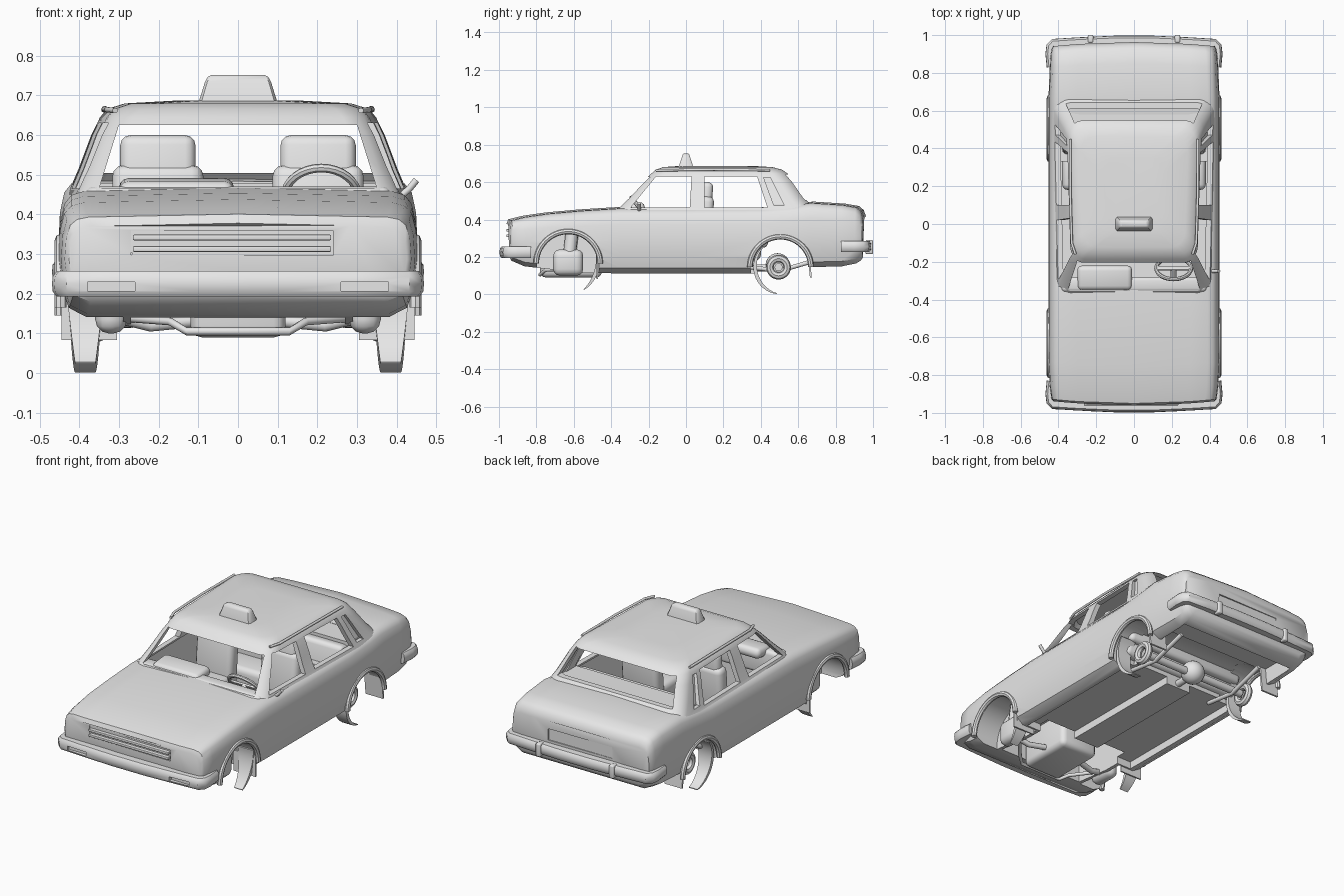
import bpy, bmesh, math
from mathutils import Matrix, Vector

cube = bpy.data.objects.get("Cube")
if cube:
    bpy.data.objects.remove(cube, do_unlink=True)

grey = bpy.data.materials.new("plain_grey")
grey.use_nodes = True
grey.diffuse_color = (0.8, 0.8, 0.8, 1)
grey.node_tree.nodes["Principled BSDF"].inputs["Base Color"].default_value = (0.8, 0.8, 0.8, 1)
parts = []


def finish(name, bm):
    bmesh.ops.recalc_face_normals(bm, faces=bm.faces)
    mesh = bpy.data.meshes.new(name)
    bm.to_mesh(mesh)
    bm.free()
    mesh.materials.append(grey)
    ob = bpy.data.objects.new(name, mesh)
    bpy.context.collection.objects.link(ob)
    parts.append(ob)
    return ob


def loft(name, rings, closed=False):
    bm = bmesh.new()
    rows = [[bm.verts.new(p) for p in r] for r in rings]
    n = len(rows[0])
    pairs = list(zip(rows, rows[1:])) + ([(rows[-1], rows[0])] if closed else [])
    for a, b in pairs:
        for i in range(n):
            bm.faces.new((a[i], a[(i + 1) % n], b[(i + 1) % n], b[i]))
    if not closed:
        bm.faces.new(rows[0])
        bm.faces.new(rows[-1])
    return finish(name, bm)


def box(name, x, y, z, bevel=0.0, tilt=0.0):
    bm = bmesh.new()
    bmesh.ops.create_cube(bm, size=1)
    size = Vector((x[1] - x[0], y[1] - y[0], z[1] - z[0]))
    mid = Vector((sum(x) / 2, sum(y) / 2, sum(z) / 2))
    bmesh.ops.scale(bm, vec=size, verts=bm.verts)
    if bevel:
        bmesh.ops.bevel(bm, geom=bm.edges[:], offset=bevel, segments=3, affect='EDGES', profile=0.5)
    bmesh.ops.transform(bm, matrix=Matrix.Translation(mid) @ Matrix.Rotation(tilt, 4, 'X'), verts=bm.verts)
    return finish(name, bm)


def cylinder(name, x0, x1, y, z, r, sides=40):
    ring = [(y + r * math.cos(i * math.tau / sides), z + r * math.sin(i * math.tau / sides)) for i in range(sides)]
    return loft(name, [[(x, *p) for p in ring] for x in (x0, x1)])


def torus(name, matrix, major, minor, sweep=math.tau):
    full = sweep > 6
    steps = 32
    rings = []
    for i in range(steps if full else steps + 1):
        a = sweep * i / steps
        ring = []
        for j in range(8):
            b = j * math.tau / 8
            r = major + minor * math.cos(b)
            ring.append(matrix @ Vector((r * math.cos(a), r * math.sin(a), minor * math.sin(b))))
        rings.append(ring)
    return loft(name, rings, full)


def tube(name, points, r):
    pts = [Vector(p) for p in points]
    rings = []
    for i, p in enumerate(pts):
        d = (pts[min(i + 1, len(pts) - 1)] - pts[max(i - 1, 0)]).normalized()
        q = d.to_track_quat('Z', 'Y')
        rings.append([p + q @ Vector((r * math.cos(k * math.tau / 10), r * math.sin(k * math.tau / 10), 0)) for k in range(10)])
    return loft(name, rings)


def cut(ob, cutters):
    for c in cutters:
        c.hide_render = True
        m = ob.modifiers.new("cut", 'BOOLEAN')
        m.operation, m.solver, m.object = 'DIFFERENCE', 'EXACT', c
        with bpy.context.temp_override(object=ob, active_object=ob, selected_objects=[ob]):
            bpy.ops.object.modifier_apply(modifier=m.name)
        parts.remove(c)
        bpy.data.objects.remove(c, do_unlink=True)


def plan_ring(z, front, rear, w, r=0.07):
    # rounded rectangle in plan, bowed at front and rear, narrower at the front
    pts = []
    for k, (sx, y) in enumerate(((1, rear), (-1, rear), (-1, front), (1, front))):
        sy = 1 if y == rear else -1
        for i in range(6):
            a = k * math.pi / 2 + i * math.pi / 10
            px = sx * (w - r) + r * math.cos(a)
            py = y - sy * r + r * math.sin(a)
            pts.append((px * (1 if sy > 0 else 0.95), py - sy * 0.03 * (px / w) ** 2, z))
    return pts


# Lower body: cross-sections from nose to tail (y, bottom, top, width scale)
stations = [(-.96, .20, .372, .94), (-.95, .18, .395, .965), (-.88, .15, .413, .985), (-.75, .135, .432, 1),
            (-.57, .115, .448, 1), (-.36, .112, .461, 1), (0, .112, .461, 1), (.4, .112, .463, 1),
            (.58, .13, .478, 1), (.68, .145, .49, 1), (.85, .15, .479, .985), (.925, .165, .466, .975),
            (.95, .18, .445, .96), (.963, .2, .41, .945)]
section = [(.385, 0), (.43, .08), (.446, .25), (.453, .5), (.449, .75), (.438, .9), (.42, .965), (.39, .993), (.3, 1)]
rings = []
for y, zb, zt, s in stations:
    half = [(x * s, zb + (zt - zb) * t) for x, t in section]
    ring = half + [(0, zt + .006)] + [(-x, z) for x, z in reversed(half)]
    rings.append([(x, y * (1 - .025 * (x / .45) ** 2), z) for x, z in ring])
body = loft("lower_body", rings)

arches = ((-.63, .165, .168), (.505, .145, .16))
cutters = [box("cabin", (-.40, .40), (-.33, .33), (.17, .6)),
           box("rear_cabin", (-.40, .40), (.2, .58), (.36, .6)),
           box("engine_bay", (-.27, .27), (-.78, -.40), (0, .37)),
           box("axle_bay", (-.31, .31), (.37, .64), (0, .30)),
           box("boot_underside", (-.37, .37), (.6, .86), (0, .24)),
           box("grille_recess", (-.27, .24), (-1.1, -.94), (.297, .36)),
           box("plate_recess", (-.2, .2), (.942, 1.1), (.30, .365))]
for s in (-1, 1):
    cutters.append(box("floor_channel", (s * .22 - .14, s * .22 + .14), (-.46, .38), (0, .155)))
    for y, z, r in arches:
        cutters.append(cylinder("wheel_well", s * .29, s * .6, y, z, r))
cut(body, cutters)

# Cabin shell: hollow, with open windows
levels = [(.45, -.395, .715, .43), (.515, -.328, .655, .402), (.6, -.25, .598, .37), (.645, -.205, .563, .348),
          (.666, -.18, .533, .33), (.68, -.14, .48, .285), (.687, -.04, .36, .16)]
shell = loft("cabin_shell", [plan_ring(*l) for l in levels])
t = .03
inner = [(.40, -.37, .68, .40)] + [(z, f + t, r - t, w - t) for z, f, r, w in levels[:4]]
windows = [loft("hollow", [plan_ring(*l, .05) for l in inner])]
for poly in ([(-.295, .465), (-.16, .63), (.03, .63), (.02, .465)], [(.1, .465), (.1, .63), (.38, .63), (.435, .465)],
             [(.415, .625), (.45, .625), (.525, .475), (.47, .475)]):
    windows.append(loft("side_window", [[(x, *p) for p in poly] for x in (-.6, .6)]))
for z0, z1, w0, w1, y0, y1 in ((.466, .626, .35, .30, -.6, -.1), (.505, .64, .36, .315, .4, .9)):
    windows.append(loft("end_window", [[(-w0, y, z0), (w0, y, z0), (w1, y, z1), (-w1, y, z1)] for y in (y0, y1)]))
cut(shell, windows)

# Recessed panels closing the rear quarter openings, and roof gutters
for s in (-1, 1):
    loft("quarter_panel", [[(s * x, y0, z), (s * (x + .012), y0, z), (s * (x + .012), y1, z), (s * x, y1, z)]
                           for x, y0, y1, z in ((.388, .46, .54, .45), (.325, .405, .47, .635))])
    tube("roof_gutter", [(s * .31, -.16, .662), (s * .33, -.1, .664), (s * .337, .15, .667), (s * .338, .45, .664)], .007)

# Roof sign
loft("roof_sign", [[(x * w, y * d, z) for x, y in ((1, .7), (.93, 1), (-.93, 1), (-1, .7), (-1, -.7), (-.93, -1), (.93, -1), (1, -.7))]
                   for z, w, d in ((.675, .1, .038), (.69, .097, .036), (.735, .083, .022), (.747, .076, .018), (.752, .066, .012))])


# Wrap-around bumpers
def bumper(name, s, z, h):
    path = [(.45, .83), (.457, .90), (.452, .945), (.43, .968), (.3, .976), (.1, .985)]
    path = path + [(-x, y) for x, y in reversed(path)]
    rings = []
    for i, (x, y) in enumerate(path):
        a, b = path[max(i - 1, 0)], path[min(i + 1, len(path) - 1)]
        n = Vector((b[1] - a[1], a[0] - b[0])).normalized()
        rings.append([(x + n.x * o, s * (y + n.y * o), z + h * v) for o, v in
                      ((-.04, -1), (0, -1), (.01, -.6), (.012, 0), (.01, .6), (0, 1), (-.04, 1))])
    return loft(name, rings)


front_bumper = bumper("front_bumper", -1, .225, .032)
cut(front_bumper, [box("lamp_slot", (s * .32 - .06, s * .32 + .06), (-1.1, -.968), (.207, .23)) for s in (-1, 1)])
bumper("rear_bumper", 1, .256, .03)
for s in (-1, 1):
    box("rear_overrider", (s * .23 - .015, s * .23 + .015), (.96, 1.0), (.215, .29), .008)

# Grille bars
for z in (.313, .342):
    box("grille_bar", (-.265, .235), (-.96, -.935), (z - .007, z + .007), .003)

# Front seats, rear bench, dashboard, steering wheel
for s in (-1, 1):
    x = s * .202
    box("front_seat_back", (x - .095, x + .095), (.08, .14), (.42, .60), .026, -.08)
    box("front_seat_lower_back", (x - .115, x + .115), (.06, .14), (.22, .525), .03, -.08)
    box("front_seat_cushion", (x - .11, x + .11), (-.14, .12), (.18, .30), .03)
box("rear_bench_back", (-.38, .38), (.37, .45), (.25, .465), .025, -.15)
box("rear_bench_cushion", (-.38, .38), (.18, .4), (.18, .30), .03)
box("parcel_shelf", (-.395, .395), (.44, .62), (.455, .479))
box("dashboard", (-.385, .385), (-.36, -.28), (.33, .47), .02)
box("dash_pad", (-.30, -.01), (-.35, -.22), (.43, .488), .025, .1)
wheel_pose = Matrix.Translation((.21, -.235, .445)) @ Matrix.Rotation(-.9, 4, 'X')
torus("steering_wheel", wheel_pose, .092, .011)
tube("steering_column", [(.21, -.32, .38), (.21, -.235, .445)], .016)
box("steering_spoke", (.12, .30), (-.25, -.22), (.439, .451), .004, -.9)

# Door mirror, on the driver's side only
tube("door_mirror", [(.415, -.25, .45), (.432, -.25, .465), (.45, -.25, .487)], .009)

# Wheel arch flares, tyre remnants, hubs and mud flaps
for s in (-1, 1):
    for (y, z, r), a0, a1 in zip(arches, (301, 130), (385, 262)):
        pose = Matrix.Translation((s * .447, y, z)) @ Matrix(((0, 0, 1, 0), (1, 0, 0, 0), (0, 1, 0, 0), (0, 0, 0, 1)))
        torus("arch_flare", pose, r + .003, .015, math.pi)
        rings = []
        for i in range(17):
            f = i / 16
            a = math.radians(a0 + (a1 - a0) * f)
            low = 1 - f if y < 0 else f
            w = .05 - .024 * low
            ro, ri = z, z - .005 - .015 * math.sin(math.pi * f)
            rings.append([(s * .385 + dx, y + rr * math.cos(a), z + rr * math.sin(a))
                          for dx, rr in ((-w, ri), (w, ri), (w, ro), (-w, ro))])
        loft("tyre_remnant", rings)
    box("front_strut", (s * .32 - .04, s * .32 + .04), (-.71, -.55), (.10, .24), .035)
    tube("front_spring", [(s * .32, -.63, .15), (s * .31, -.61, .32)], .035)
    pose = Matrix.Translation((s * .35, .495, .145)) @ Matrix.Rotation(math.pi / 2, 4, 'Y')
    torus("rear_hub_ring", pose, .046, .02)
    box("rear_mud_flap", (s * .39 - .055, s * .39 + .055), (.655, .665), (.09, .24), 0, .1)
    box("front_mud_flap", (s * .375 - .07, s * .375 + .07), (-.478, -.47), (.083, .2))
    tube("front_arm", [(s * .12, -.6, .13), (s * .22, -.62, .12), (s * .34, -.63, .15)], .016)
    tube("leaf_spring", [(s * .27, .3, .15), (s * .27, .5, .125), (s * .27, .72, .19)], .012)

# Running gear under the floor
tube("rear_axle", [(-.33, .495, .145), (.33, .495, .145)], .022)
bm = bmesh.new()
bmesh.ops.create_uvsphere(bm, u_segments=20, v_segments=12, radius=.065, matrix=Matrix.Translation((0, .49, .155)))
finish("differential", bm)
tube("drive_shaft", [(0, -.4, .145), (0, .45, .14)], .02)
box("engine_sump", (-.12, .12), (-.78, -.45), (.09, .30), .03)
tube("anti_roll_bar", [(-.3, -.6, .14), (-.17, -.75, .13), (-.13, -.78, .105), (.13, -.78, .105), (.17, -.75, .13), (.3, -.6, .14)], .01)

# Shading
bpy.ops.object.select_all(action='DESELECT')
for ob in parts:
    ob.select_set(True)
bpy.context.view_layer.objects.active = body
bpy.ops.object.shade_smooth_by_angle(angle=math.radians(40))
